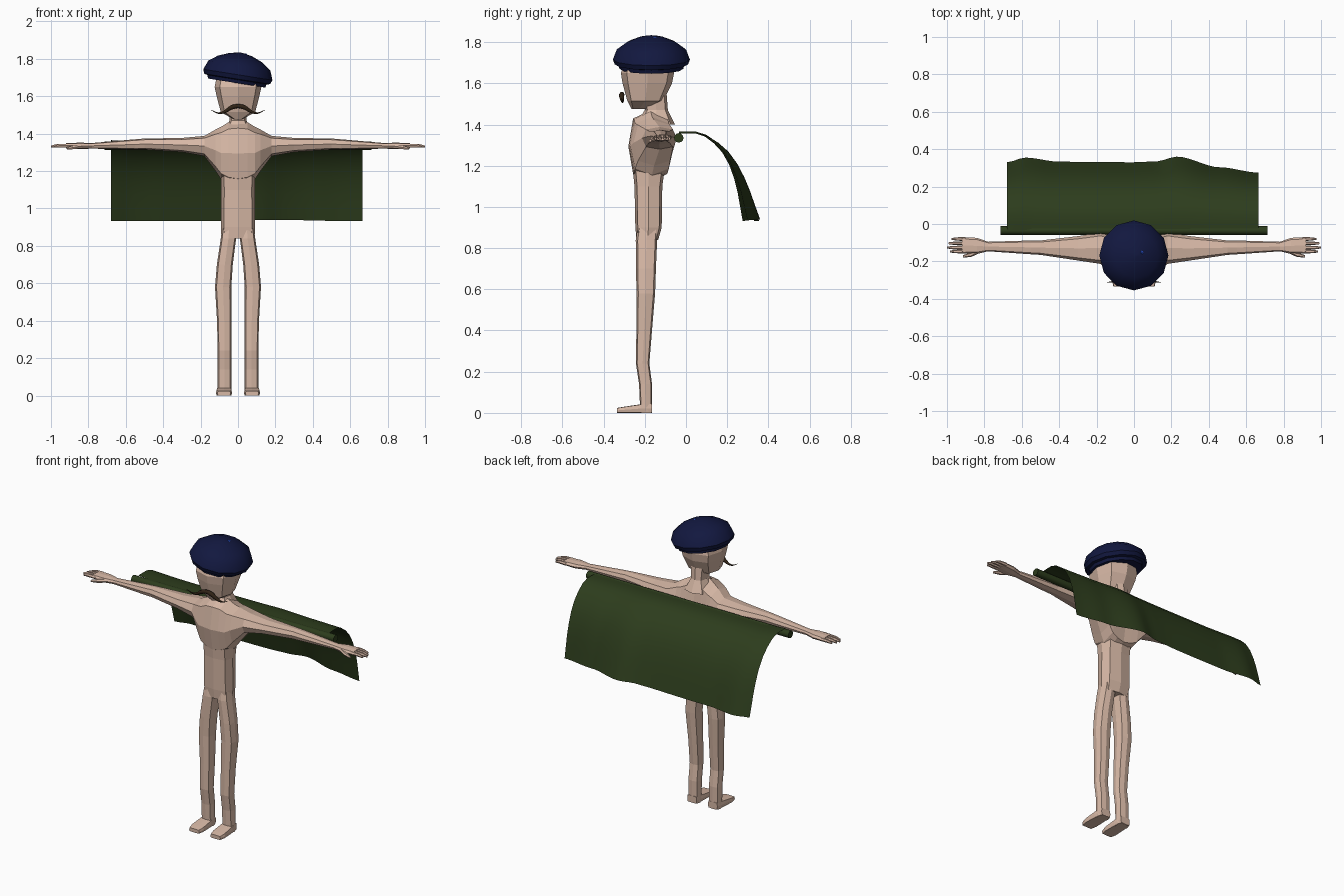
import bpy, bmesh, math
from mathutils import Matrix, Vector

if "Cube" in bpy.data.objects:
    bpy.data.objects.remove(bpy.data.objects["Cube"])


def material(name, rgb):
    m = bpy.data.materials.new(name)
    m.diffuse_color = (*rgb, 1)
    m.use_nodes = True
    m.node_tree.nodes["Principled BSDF"].inputs["Base Color"].default_value = m.diffuse_color
    return m


SKIN = material("skin", (0.68, 0.48, 0.38))
NAVY = material("navy", (0.006, 0.009, 0.05))
BLUE = material("blue", (0.02, 0.08, 0.6))
GREEN = material("green", (0.026, 0.046, 0.012))
BROWN = material("brown", (0.03, 0.017, 0.008))


def finish(bm, name, mat, smooth=None):
    bmesh.ops.recalc_face_normals(bm, faces=bm.faces)
    me = bpy.data.meshes.new(name)
    bm.to_mesh(me)
    bm.free()
    me.materials.append(mat)
    ob = bpy.data.objects.new(name, me)
    bpy.context.collection.objects.link(ob)
    if smooth:
        bpy.context.view_layer.objects.active = ob
        ob.select_set(True)
        bpy.ops.object.shade_smooth_by_angle(angle=math.radians(smooth))
        ob.select_set(False)
    return ob


def loft(name, axis, sections, mat=SKIN, n=8, box=1.0, smooth=None, xf=None):
    """Skin rings along an axis; section = (position, a0, a1, b0, b1),
    a and b being the extents on the two other axes in x, y, z order."""
    bm = bmesh.new()
    rings = []
    for p, a0, a1, b0, b1 in sections:
        ring = []
        for i in range(n):
            t = 2 * math.pi * i / n
            c, s = math.cos(t), math.sin(t)
            k = 1 + (box - 1) * abs(math.sin(2 * t))
            co = [(a0 + a1) / 2 + (a1 - a0) / 2 * c * k,
                  (b0 + b1) / 2 + (b1 - b0) / 2 * s * k]
            co.insert(axis, p)
            ring.append(bm.verts.new(co))
        rings.append(ring)
    for r, q in zip(rings, rings[1:]):
        for i in range(n):
            j = (i + 1) % n
            bm.faces.new((r[i], r[j], q[j], q[i]))
    bm.faces.new(rings[0])
    bm.faces.new(rings[-1])
    if xf:
        bmesh.ops.transform(bm, matrix=xf, verts=bm.verts)
    return finish(bm, name, mat, smooth)


# Torso
loft("torso", 2, [
    (0.84, -.088, .088, -.240, -.135),
    (0.90, -.092, .092, -.246, -.118),
    (1.10, -.090, .090, -.250, -.115),
    (1.17, -.092, .092, -.257, -.105),
    (1.26, -.095, .095, -.268, -.085)], box=1.15)

# Chest running out into both arms, wrists and palms
half = [
    (.05, -.276, -.065, 1.13, 1.462),
    (.09, -.270, -.060, 1.155, 1.437),
    (.12, -.255, -.055, 1.20, 1.422),
    (.18, -.213, -.045, 1.28, 1.388),
    (.30, -.195, -.065, 1.302, 1.377),
    (.50, -.165, -.088, 1.315, 1.374),
    (.55, -.162, -.088, 1.315, 1.370),
    (.78, -.146, -.095, 1.320, 1.350),
    (.84, -.160, -.074, 1.318, 1.352),
    (.92, -.158, -.070, 1.322, 1.350)]
chest = [(-s[0], *s[1:]) for s in reversed(half)]
chest += [(0, -.280, -.070, 1.12, 1.468)] + half
loft("chest_and_arms", 0, chest, box=1.1)

# Neck and head
loft("neck", 2, [
    (1.40, -.080, .080, -.245, -.053),
    (1.47, -.045, .045, -.200, -.088),
    (1.56, -.050, .050, -.210, -.095)], box=1.1)
loft("head", 2, [
    (1.475, -.020, .020, -.265, -.190),
    (1.515, -.092, .092, -.285, -.110),
    (1.60, -.114, .114, -.308, -.068),
    (1.65, -.125, .125, -.316, -.058),
    (1.72, -.110, .110, -.290, -.070)], box=1.1)

for side, s in (("right", -1), ("left", 1)):
    # Fingers and thumb
    for i, (y, tip) in enumerate([(-.080, .975), (-.103, .992), (-.126, 1.0), (-.147, .985)]):
        loft(f"{side}_finger_{i + 1}", 0, [
            (s * .90, y - .011, y + .011, 1.325, 1.348),
            (s * (tip - .03), y - .009, y + .009, 1.326, 1.346),
            (s * tip, y - .005, y + .005, 1.325, 1.337)], n=6)
    loft(f"{side}_thumb", 0, [
        (s * .825, -.155, -.125, 1.322, 1.348),
        (s * .87, -.176, -.150, 1.316, 1.340),
        (s * .915, -.180, -.167, 1.314, 1.328)], n=6)
    # Leg
    leg = [
        (0.00, .036, .110, -.222, -.165),
        (0.14, .036, .109, -.228, -.165),
        (0.24, .036, .109, -.243, -.178),
        (0.40, .035, .112, -.241, -.165),
        (0.58, .036, .123, -.240, -.150),
        (0.70, .028, .113, -.243, -.146),
        (0.84, .010, .092, -.244, -.140),
        (0.90, .010, .085, -.235, -.135)]
    loft(f"{side}_leg", 2, [(z, s * a, s * b, c, d) for z, a, b, c, d in leg], box=1.15)
    # Foot
    foot = [
        (-.335, .040, .110, 0, .024),
        (-.300, .032, .118, 0, .030),
        (-.220, .034, .114, 0, .042),
        (-.165, .040, .106, 0, .045)]
    loft(f"{side}_foot", 1, [(y, s * a, s * b, c, d) for y, a, b, c, d in foot], box=1.3)

# Beret, tipped toward +x, with a small stud on top
cy = -.168
tilt = (Matrix.Translation((0, 0, 1.72)) @ Matrix.Rotation(math.radians(9), 4, 'Y')
        @ Matrix.Translation((0, 0, -1.72)))
beret = [(.13, 1.672), (.155, 1.670), (.160, 1.688), (.178, 1.692), (.187, 1.715),
         (.168, 1.765), (.120, 1.800), (.060, 1.824), (.006, 1.834)]
loft("beret", 2, [(z, -r, r, cy - r, cy + r) for r, z in beret], NAVY, n=12,
     smooth=40, xf=tilt)
loft("beret_stud", 2, [(z, .04 - r, .04 + r, -.152 - r, -.152 + r)
                       for r, z in [(.010, 1.80), (.010, 1.823), (.004, 1.828)]], BLUE)

# Moustache: tapered tube swept along a curl
cu = bpy.data.curves.new("moustache", 'CURVE')
cu.dimensions = '3D'
cu.bevel_depth = .014
cu.bevel_resolution = 1
cu.resolution_u = 4
cu.use_fill_caps = True
arc = [(.035, -.313, 1.540, .95), (.070, -.310, 1.518, .65),
       (.105, -.308, 1.510, .30), (.145, -.312, 1.527, .08)]
pts = [(-x, y, z, r) for x, y, z, r in reversed(arc)] + [(0, -.311, 1.547, .85)] + arc
sp = cu.splines.new('BEZIER')
sp.bezier_points.add(len(pts) - 1)
for b, (x, y, z, r) in zip(sp.bezier_points, pts):
    b.co = (x, y, z)
    b.radius = r
    b.handle_left_type = b.handle_right_type = 'AUTO'
cu.materials.append(BROWN)
bpy.context.collection.objects.link(bpy.data.objects.new("moustache", cu))

# Rod behind the shoulders
loft("cape_rod", 0, [(x, -.058, -.012, 1.312, 1.358) for x in (-.715, .715)],
     GREEN, n=12, smooth=40)


def lerp_table(t, table):
    for (a, p), (b, q) in zip(table, table[1:]):
        if t <= b:
            f = (t - a) / (b - a)
            f = f * f * (3 - 2 * f)
            return p + (q - p) * f
    return table[-1][1]


# Billowing cape: side profile swept along x with a wavy hem
profile = [(-.035, 1.355), (0, 1.356), (.05, 1.357), (.10, 1.342), (.15, 1.308), (.195, 1.265),
           (.235, 1.205), (.265, 1.14), (.29, 1.07), (.31, 1.00), (.33, .932)]
hem = [(-.68, 0), (-.58, .025), (-.40, .003), (0, 0), (.12, .005), (.23, .030),
       (.46, -.027), (.665, -.055)]
bm = bmesh.new()
cols, rows = 40, len(profile)
grid = []
for i in range(cols + 1):
    x = -.68 + 1.345 * i / cols
    w = lerp_table(x, hem)
    grid.append([bm.verts.new((x, y + w * (j / (rows - 1)) ** 1.5,
                               z + .008 * math.exp(-((x - .2) / .25) ** 2) * j / rows
                               + .010 * max(0, -x - .55) / .13 * (1 - j / rows)))
                 for j, (y, z) in enumerate(profile)])
for a, b in zip(grid, grid[1:]):
    for j in range(rows - 1):
        bm.faces.new((a[j], a[j + 1], b[j + 1], b[j]))
finish(bm, "cape", GREEN, smooth=60)
